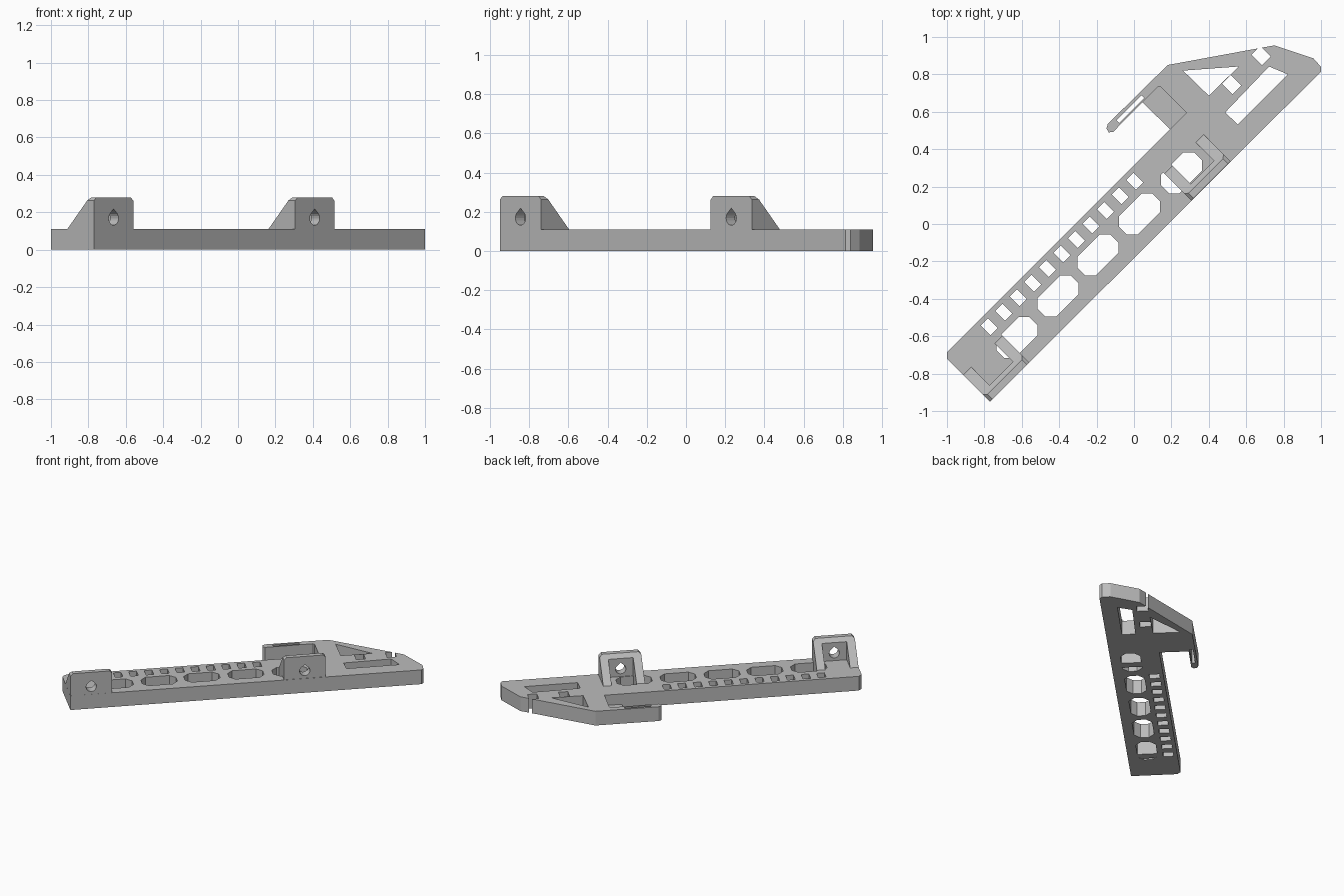
import bpy, bmesh, math
from mathutils import Matrix, Vector

if "Cube" in bpy.data.objects:
    bpy.data.objects.remove(bpy.data.objects["Cube"])

# The part runs diagonally: u = along its length, v = across it
ROT = Matrix.Rotation(math.radians(45), 4, 'Z')
H = 0.11

grey = bpy.data.materials.new("grey plastic")
grey.diffuse_color = (0.5, 0.5, 0.5, 1)
grey.use_nodes = True
grey.node_tree.nodes["Principled BSDF"].inputs["Base Color"].default_value = grey.diffuse_color


def to_uv(x, y):
    return ((x + y) / math.sqrt(2), (y - x) / math.sqrt(2))


def add_prism(bm, pts, lo, hi, axis):
    """Extrude a 2D profile along u, v or z between lo and hi."""
    def place(p, d):
        return {'u': (d, p[0], p[1]), 'v': (p[0], d, p[1]), 'z': (p[0], p[1], d)}[axis]
    a = [bm.verts.new(place(p, lo)) for p in pts]
    b = [bm.verts.new(place(p, hi)) for p in pts]
    n = len(pts)
    bm.faces.new(a)
    bm.faces.new(b[::-1])
    for i in range(n):
        bm.faces.new((a[i], b[i], b[(i + 1) % n], a[(i + 1) % n]))


def finish(name, bm):
    bmesh.ops.recalc_face_normals(bm, faces=bm.faces[:])
    bm.transform(ROT)
    me = bpy.data.meshes.new(name)
    bm.to_mesh(me)
    bm.free()
    me.materials.append(grey)
    ob = bpy.data.objects.new(name, me)
    bpy.context.collection.objects.link(ob)
    return ob


def cut(ob, cutter):
    mod = ob.modifiers.new("cut", 'BOOLEAN')
    mod.operation = 'DIFFERENCE'
    mod.solver = 'EXACT'
    mod.object = cutter
    cutter.hide_render = True
    cutter.hide_viewport = True


def box_outline(u, v, lu, lv, c=0.0):
    """Rectangle around (u, v), optionally with cut corners."""
    a, b = lu / 2, lv / 2
    if c == 0:
        return [(u - a, v - b), (u + a, v - b), (u + a, v + b), (u - a, v + b)]
    return [(u - a + c, v - b), (u + a - c, v - b), (u + a, v - b + c), (u + a, v + b - c),
            (u + a - c, v + b), (u - a + c, v + b), (u - a, v + b - c), (u - a, v - b + c)]


# Base plate with the angled head and thin side arm
outline = [(-0.77, -0.95), (1.0, 0.815), (1.0, 0.84), (0.96, 0.885), (0.75, 0.955),
           (0.18, 0.85), (-0.14, 0.535), (-0.147, 0.51), (-0.135, 0.49), (-0.112, 0.492),
           (0.045, 0.65), (0.193, 0.507), (-1.0, -0.685), (-1.0, -0.72)]
bm = bmesh.new()
add_prism(bm, [to_uv(*p) for p in outline], 0, H, 'z')
plate = finish("base_plate", bm)

# Openings through the plate
bm = bmesh.new()
openings = []
for x, y in [(0.254, 0.273), (0.03, 0.053), (-0.193, -0.166), (-0.406, -0.385), (-0.626, -0.607)]:
    openings.append(box_outline(*to_uv(x, y), 0.25, 0.14, 0.04))
for i in range(11):
    openings.append(box_outline(0.164 - 0.11 * i, 0.159, 0.055, 0.073))
for x, y in [(0.522, 0.745), (0.679, 0.90)]:
    openings.append(box_outline(*to_uv(x, y), 0.066, 0.08))
openings.append([to_uv(*p) for p in [(0.262, 0.82), (0.40, 0.686), (0.56, 0.842)]])
openings.append([to_uv(*p) for p in [(0.722, 0.842), (0.487, 0.596), (0.556, 0.532), (0.823, 0.80)]])
openings.append(box_outline(0.421, 0.448, 0.19, 0.022))
for o in openings:
    add_prism(bm, o, -0.1, 0.3, 'z')
cut(plate, finish("opening_cutter", bm))

# Recess between the arm root and the plate
bm = bmesh.new()
add_prism(bm, [(0.45, 0.222), (0.62, 0.222), (0.62, 0.422), (0.61, 0.429), (0.45, 0.429)], 0.03, 0.3, 'z')
cut(plate, finish("recess_cutter", bm))

# Two brackets: pierced wall with a sloped gusset at each end
V0, V1, TOP, LEN, RIB = -0.127, -0.063, 0.28, 0.297, 0.06
for label, u0, over_slot in [("lower", -1.216, 1), ("upper", 0.305, 0)]:
    bm = bmesh.new()
    add_prism(bm, [(V0, H), (V1, H), (V1, 0.25), (-0.09, TOP), (V0, TOP)], u0, u0 + LEN, 'u')
    ends = [e for e in bm.edges if all(v.co.z > TOP - 0.001 for v in e.verts)
            and abs(e.verts[0].co.x - e.verts[1].co.x) < 1e-5]
    bmesh.ops.bevel(bm, geom=ends, offset=0.018, segments=1, affect='EDGES')
    wall = finish(label + "_bracket_wall", bm)

    # Teardrop bolt hole
    uc, zc, r = u0 + LEN / 2, 0.168, 0.037
    drop = [(uc + r * math.cos(math.radians(t)), zc + r * math.sin(math.radians(t)))
            for t in range(-220, 41, 20)] + [(uc, zc + 0.05)]
    bm = bmesh.new()
    add_prism(bm, drop, -0.3, 0.2, 'v')
    cut(wall, finish(label + "_bolt_hole_cutter", bm))

    # Gussets; the one crossing a plate opening reaches down through it
    for i, u in enumerate((u0, u0 + LEN - RIB)):
        if i == over_slot:
            prof = [(V1, 0.001), (0.09, 0.001), (0.09, H - 0.001), (0.075, H), (V1, 0.25)]
        else:
            prof = [(V1, H), (0.075, H), (V1, 0.25)]
        bm = bmesh.new()
        add_prism(bm, prof, u, u + RIB, 'u')
        finish("%s_bracket_gusset_%d" % (label, i + 1), bm)
